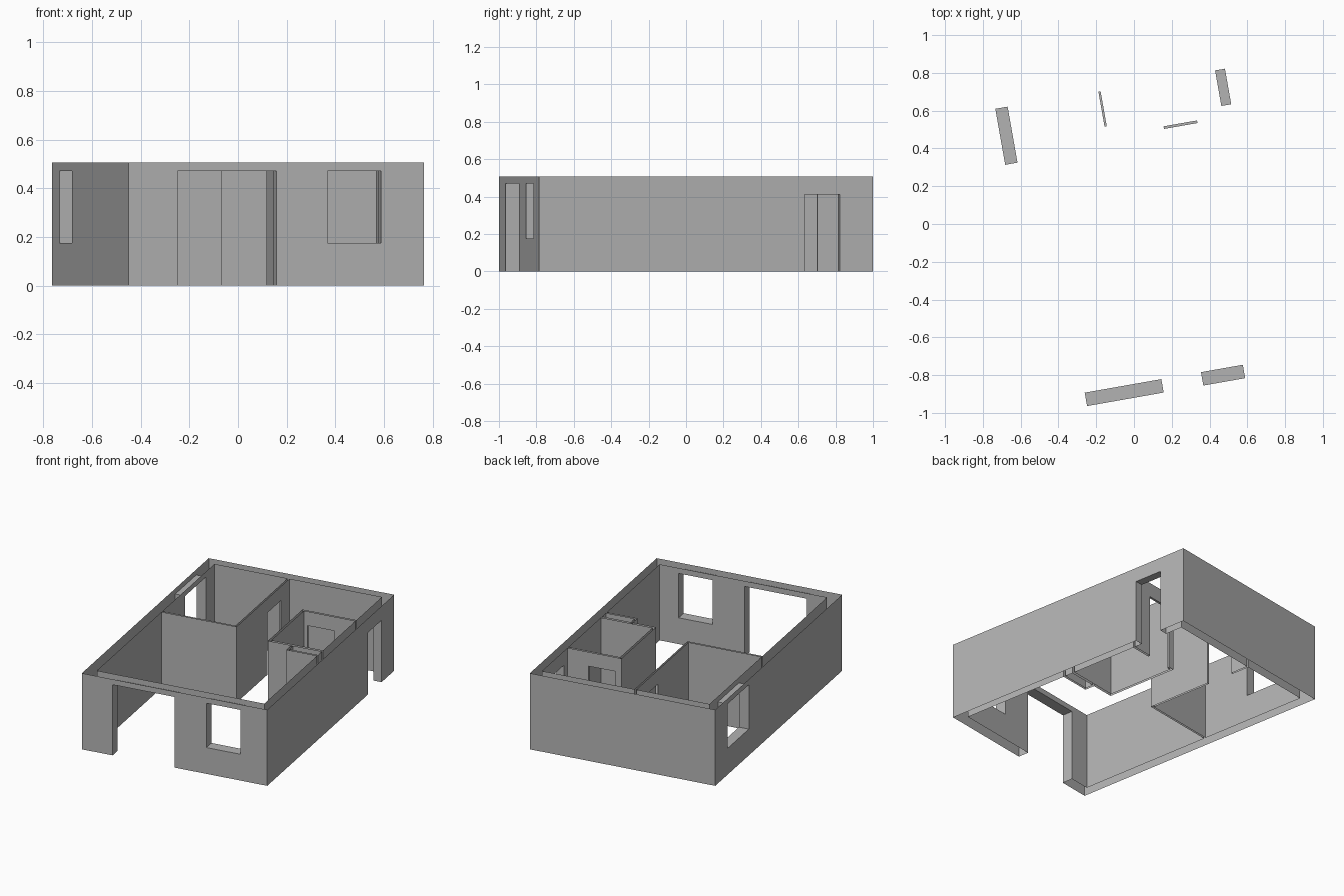
import bpy, bmesh, math

cube = bpy.data.objects.get("Cube")
if cube:
    bpy.data.objects.remove(cube, do_unlink=True)

HEIGHT = 0.506
TURN = math.radians(10)          # the plan is turned on its plot
EPS = 0.002

plaster = bpy.data.materials.new("grey_plaster")
GREY = (0.45, 0.45, 0.45, 1)
plaster.use_nodes = True
plaster.diffuse_color = GREY
plaster.node_tree.nodes["Principled BSDF"].inputs["Base Color"].default_value = GREY

# Wall face lines of the plan
W, L = 0.617, 0.906              # outer half width and half length
LEFT, RIGHT = -0.551, 0.564      # inner faces of the outer walls
FRONT, BACK = -0.834, 0.846
BED_SIDE, HALL_SIDE = -0.064, -0.052
BED_FRONT, HALL_BED = 0.102, 0.09
BATH_SIDE, HALL_BATH = 0.22, 0.205
BATH_FRONT, BATH_STEP = 0.005, -0.012
BATH_BACK, HALL_BACK = 0.468, 0.482
NOOK, NOOK_FRONT = 0.36, -0.08
THIN = 0.013

# Openings: axis along the wall (0 = x, 1 = y), range along it, range across it, sill, head
OPENINGS = {
    "front_entrance": (0, (-0.412, 0.0), (-L, FRONT), 0, 0.47),
    "front_window": (0, (0.213, 0.438), (-L, FRONT), 0.175, 0.47),
    "side_window": (1, (0.427, 0.728), (-W, LEFT), 0.175, 0.47),
    "side_door": (1, (0.535, 0.726), (RIGHT, W), 0, 0.412),
    "bedroom_door": (1, (0.535, 0.723), (BED_SIDE, HALL_SIDE), 0, 0.412),
    "bathroom_door": (0, (0.244, 0.424), (BATH_BACK, HALL_BACK), 0, 0.412),
}


def rectangle(x0, x1, y0, y1):
    return [(x0, y0), (x1, y0), (x1, y1), (x0, y1)]


def quad(bm, points):
    bm.faces.new([bm.verts.new(p) for p in points])


def finish(bm, name):
    bmesh.ops.remove_doubles(bm, verts=bm.verts, dist=0.0001)
    mesh = bpy.data.meshes.new(name)
    bm.to_mesh(mesh)
    bm.free()
    mesh.materials.append(plaster)
    obj = bpy.data.objects.new(name, mesh)
    obj.rotation_euler.z = TURN
    bpy.context.collection.objects.link(obj)


def wall_sheet(bm, p, q):
    """Upright sheet from p to q, facing right of its direction, with holes for openings."""
    axis = 0 if abs(p[1] - q[1]) < EPS else 1
    across = p[1 - axis]
    low, high = sorted((p[axis], q[axis]))
    holes = [o for o in OPENINGS.values()
             if o[0] == axis and o[2][0] - EPS < across < o[2][1] + EPS
             and low < o[1][0] and o[1][1] < high]
    stops = sorted({low, high, *[s for o in holes for s in o[1]]},
                   reverse=p[axis] > q[axis])

    def point(s, z):
        return (s, across, z) if axis == 0 else (across, s, z)

    for a, b in zip(stops, stops[1:]):
        middle = (a + b) / 2
        hole = next((o for o in holes if o[1][0] < middle < o[1][1]), None)
        bands = [(0, hole[3]), (hole[4], HEIGHT)] if hole else [(0, HEIGHT)]
        for z0, z1 in bands:
            if z1 > z0:
                quad(bm, [point(a, z0), point(b, z0), point(b, z1), point(a, z1)])


def wall_loop(name, outline, inward=True):
    """Closed run of wall faces around a counterclockwise outline."""
    path = outline[::-1] if inward else outline
    bm = bmesh.new()
    for p, q in zip(path, path[1:] + path[:1]):
        wall_sheet(bm, p, q)
    finish(bm, name)


def opening_lining(name, axis, along, across, sill, head):
    """Jambs, head and, for windows, the sill; all face into the opening."""
    bm = bmesh.new()
    (x0, x1), (y0, y1) = (along, across) if axis == 0 else (across, along)
    if axis == 0:
        jambs = [((x0, y1), (x0, y0)), ((x1, y0), (x1, y1))]
    else:
        jambs = [((x0, y0), (x1, y0)), ((x1, y1), (x0, y1))]
    for p, q in jambs:
        quad(bm, [(*q, sill), (*p, sill), (*p, head), (*q, head)])
    corners = rectangle(x0, x1, y0, y1)
    quad(bm, [(*c, head) for c in reversed(corners)])
    if sill > 0:
        quad(bm, [(*c, sill) for c in corners])
    finish(bm, name + "_lining")


# Outer shell
wall_loop("outer_walls", rectangle(-W, W, -L, L), inward=False)

# Rooms
wall_loop("bedroom_walls", rectangle(LEFT, BED_SIDE, BED_FRONT, BACK))
wall_loop("bathroom_walls", rectangle(BATH_SIDE, RIGHT, BATH_FRONT, BATH_BACK))
wall_loop("shaft_walls", rectangle(NOOK + THIN, RIGHT, NOOK_FRONT + THIN, BATH_STEP))
wall_loop("living_room_walls", [
    (LEFT, FRONT), (RIGHT, FRONT), (RIGHT, NOOK_FRONT), (NOOK, NOOK_FRONT),
    (NOOK, BATH_STEP), (HALL_BATH, BATH_STEP), (HALL_BATH, HALL_BACK),
    (RIGHT, HALL_BACK), (RIGHT, BACK), (HALL_SIDE, BACK),
    (HALL_SIDE, HALL_BED), (LEFT, HALL_BED)])

# Door and window linings
for opening, spec in OPENINGS.items():
    opening_lining(opening, *spec)
